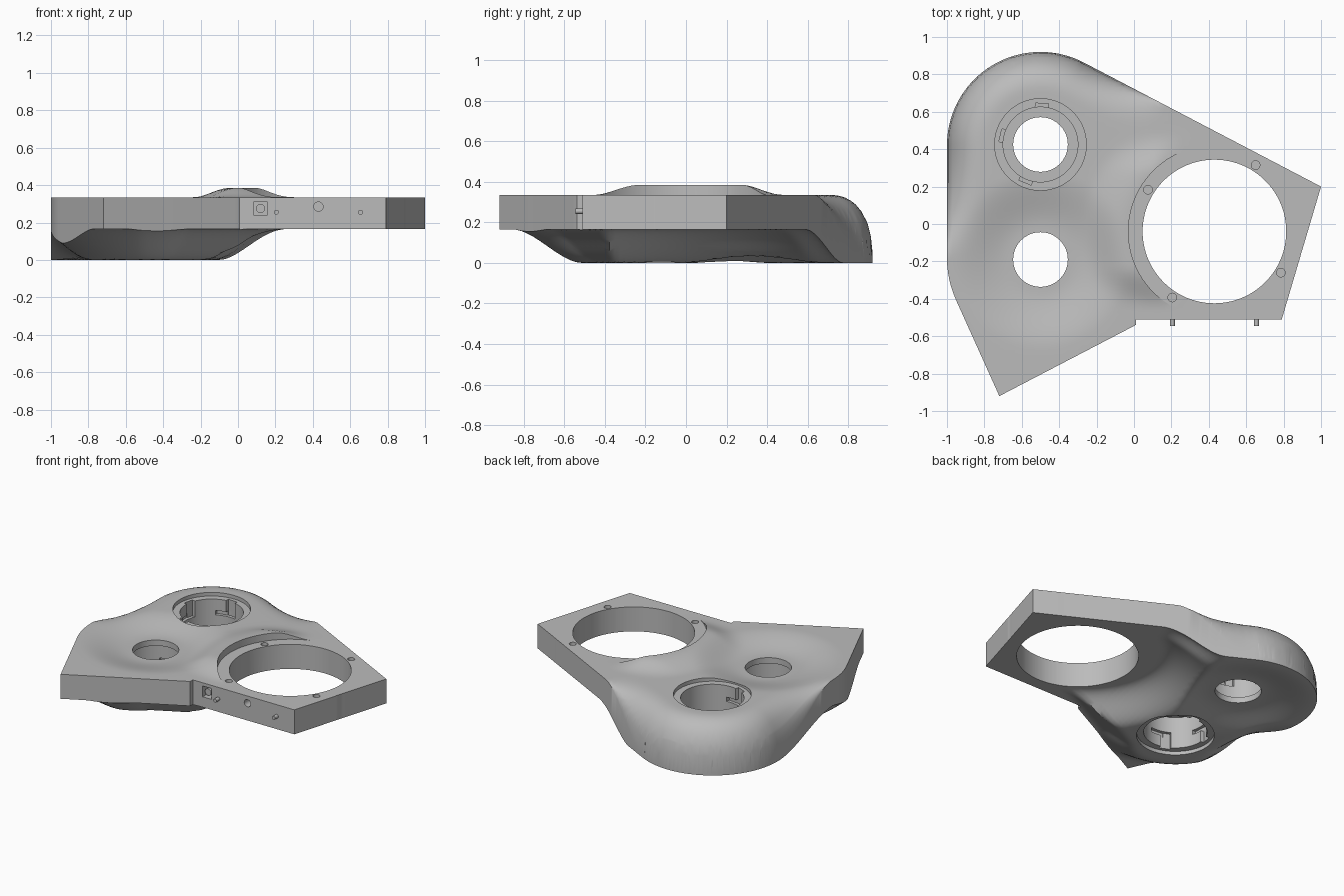
import bpy, bmesh
from math import cos, sin, pi, radians
from mathutils import Matrix, Vector

if "Cube" in bpy.data.objects:
    bpy.data.objects.remove(bpy.data.objects["Cube"], do_unlink=True)

grey = bpy.data.materials.new("matte grey")
grey.use_nodes = True
GREY = (0.5, 0.5, 0.5, 1)
grey.diffuse_color = GREY
grey.node_tree.nodes["Principled BSDF"].inputs["Base Color"].default_value = GREY

PLATE_LOW, PLATE_TOP = 0.165, 0.335
BIG = Vector((0.43, -0.04))        # large opening
DOME = Vector((-0.5, 0.42))        # centre of the rounded end
BOWL = Vector((-0.5, -0.19))       # centre of the downward bulge
BACK = Vector((0.886, -0.464))     # direction of the slanted back edge
BACK_OUT = Vector((0.464, 0.886))  # its outward normal
FRONT = Vector((0.887, 0.462))     # direction of the slanted front edge
FRONT_OUT = Vector((0.462, -0.887))


def step(a, b, v):
    t = min(1, max(0, (v - a) / (b - a)))
    return t * t * (3 - 2 * t)


def dish(p, centre):
    # shallow hollow around the narrow end of a socket
    return 0.05 * (1 - step(0.17, 0.48, (p - centre).length))


def underside(p):
    # slope up to the plate beside the large opening
    rim = 0.5 - (p - DOME).dot(BACK_OUT)
    r = (p - BIG).length - 0.2 * p.y - 0.06 * (1 - step(0, 0.15, rim))
    near_opening = 1 - step(0.47, 0.76, r) if p.x < BIG.x else 1
    # bulge rising to the front edge, the front corner and the left wall
    q = p - BOWL
    if q.dot(FRONT) > 0 and q.dot(FRONT_OUT) > -q.x * step(0, 0.1, q.y):
        rise = step(0.27, 0.54, q.dot(FRONT_OUT))
    elif q.y < 0:
        n = q.normalized()
        corner = min(1, 2 * n.dot(FRONT) * n.y)
        rise = step(0.27 + 0.05 * corner, 0.54 + 0.13 * corner, q.length)
    else:
        rise = step(0.27, 0.54, -q.x) * (1 - step(0, 0.6, q.y))
    return max(PLATE_LOW * max(near_opening, rise), dish(p, DOME))


def upper(p):
    # ridge beside the large opening
    z = PLATE_TOP - dish(p, BOWL)
    fade = (1 - step(0.25, 0.48, abs(p.y - 0.02))) * (1 - step(0.1, 0.3, p.x))
    z += 0.05 * fade * (1 - step(0.47, 0.71, (p - BIG).length))
    # rounded-over rim on the dome end, fading along both straight sides
    q = p - DOME
    along = q.dot(BACK)
    if q.y > 0 and along < 0:
        edge, travel = 0.5 - q.length, 0
    elif q.x < -q.dot(BACK_OUT):
        edge, travel = 0.5 + q.x, -q.y
    else:
        edge, travel = 0.5 - q.dot(BACK_OUT), along * 1.2
    t = 1 - min(1, max(0, edge / 0.21))
    return z - 0.31 * (1 - (1 - t ** 2.3) ** (1 / 2.3)) * (1 - step(0, 0.6, travel))


def make_object(name, bm):
    mesh = bpy.data.meshes.new(name)
    bm.to_mesh(mesh)
    bm.free()
    mesh.materials.append(grey)
    obj = bpy.data.objects.new(name, mesh)
    bpy.context.collection.objects.link(obj)
    return obj


def cylinder(name, x, y, r, z0, z1, sides=64):
    bm = bmesh.new()
    bmesh.ops.create_cone(bm, cap_ends=True, segments=sides, radius1=r, radius2=r,
                          depth=z1 - z0, matrix=Matrix.Translation((x, y, (z0 + z1) / 2)))
    return make_object(name, bm)


def rod(name, x, z, r, y0, y1):
    bm = bmesh.new()
    place = Matrix.Translation((x, (y0 + y1) / 2, z)) @ Matrix.Rotation(pi / 2, 4, "X")
    bmesh.ops.create_cone(bm, cap_ends=True, segments=24, radius1=r, radius2=r,
                          depth=y1 - y0, matrix=place)
    return make_object(name, bm)


def box(name, centre, size, turn=0):
    bm = bmesh.new()
    bmesh.ops.create_cube(bm, size=1, matrix=Matrix.Translation(centre)
                          @ Matrix.Rotation(turn, 4, "Z") @ Matrix.Diagonal((*size, 1)))
    return make_object(name, bm)


def shade(obj, angle=40):
    bpy.ops.object.select_all(action="DESELECT")
    obj.select_set(True)
    bpy.context.view_layer.objects.active = obj
    bpy.ops.object.shade_smooth_by_angle(angle=radians(angle))


# Outline of the body
arc_end = radians(62.4)
outline = [Vector((-0.72, -0.92)), Vector((0.01, -0.54)), Vector((0.01, -0.51)),
           Vector((0.79, -0.51)), Vector((1, 0.2))]
for i in range(37):
    a = arc_end + (pi - arc_end) * i / 36
    outline.append(DOME + 0.5 * Vector((cos(a), sin(a))))
for i in range(7):
    t = i / 6
    outline.append(Vector((-1, -0.18)) * (1 - t) ** 2
                   + Vector((-1, -0.3)) * 2 * t * (1 - t) + Vector((-0.95, -0.41)) * t * t)

# Body: outline, fine rim loops, grid cuts, then both surfaces shaped by rule
bm = bmesh.new()
core = bm.faces.new([bm.verts.new((p.x, p.y, 0)) for p in outline])
for width in (0.004, 0.008, 0.015):
    bmesh.ops.inset_region(bm, faces=[core], thickness=width, use_boundary=True,
                           use_even_offset=True)
CELL = 0.027
for axis in (Vector((1, 0, 0)), Vector((0, 1, 0))):
    for i in range(-36, 37):
        bmesh.ops.bisect_plane(bm, geom=bm.verts[:] + bm.edges[:] + bm.faces[:], dist=1e-5,
                               plane_co=axis * (i * CELL + 0.0013), plane_no=axis)
bmesh.ops.remove_doubles(bm, verts=bm.verts[:], dist=0.0015)
bmesh.ops.triangulate(bm, faces=[f for f in bm.faces if len(f.verts) > 4])
low = set(bm.verts)
bmesh.ops.extrude_face_region(bm, geom=bm.faces[:], use_keep_orig=True)
for v in bm.verts:
    v.co.z = (underside if v in low else upper)(v.co.xy)
bmesh.ops.recalc_face_normals(bm, faces=bm.faces[:])
body = make_object("body", bm)

# Openings
cutters = [cylinder("large_opening", BIG.x, BIG.y, 0.384, -0.1, 0.6, 96),
           cylinder("ridge_trim", BIG.x, BIG.y, 0.46, PLATE_TOP + 0.0006, 0.6, 96)]


def socket(y, up):
    # stepped round socket with three bayonet slots, opening up or down
    def span(a, b):
        return (a, b) if up else (PLATE_TOP - b, PLATE_TOP - a)
    x = -0.5
    cutters.append(cylinder("socket_hole", x, y, 0.146, -0.1, 0.6))
    cutters.append(cylinder("socket_bore", x, y, 0.2, *span(0.09, 0.5)))
    cutters.append(cylinder("socket_rim", x, y, 0.245, *span(0.31, 0.52)))
    for deg in (88, 167, 248):
        for turn, width, a, b in ((0, 0.07, 0.2, 0.45), (16, 0.1, 0.2, 0.23)):
            ang = radians(deg + turn)
            z0, z1 = span(a, b)
            cutters.append(box("bayonet_slot", (x + 0.195 * cos(ang), y + 0.195 * sin(ang),
                                                (z0 + z1) / 2), (0.05, width, z1 - z0), ang))


socket(0.425, True)
socket(-0.19, False)

# Screw holes in the plate
for x, y in ((0.65, 0.315), (0.075, 0.183), (0.785, -0.26), (0.205, -0.393)):
    cutters.append(cylinder("screw_hole", x, y, 0.023, 0.24, 0.6, 24))

# Port and hole in the front face
cutters.append(box("port_recess", (0.12, -0.5, 0.275), (0.07, 0.08, 0.075)))
cutters.append(rod("front_hole", 0.43, 0.285, 0.025, -0.6, -0.455))

for c in cutters:
    mod = body.modifiers.new(c.name, "BOOLEAN")
    mod.operation, mod.solver, mod.object = "DIFFERENCE", "EXACT", c
    c.hide_render = True
bpy.context.view_layer.objects.active = body
for mod in list(body.modifiers):
    bpy.ops.object.modifier_apply(modifier=mod.name)
for c in cutters:
    bpy.data.objects.remove(c, do_unlink=True)
shade(body)

# Pegs on the front face and the plug inside the port
for name, x in (("left_peg", 0.655), ("right_peg", 0.205)):
    shade(rod(name, x, 0.255, 0.013, -0.545, -0.49))
shade(rod("port_plug", 0.12, 0.275, 0.024, -0.5, -0.455))
